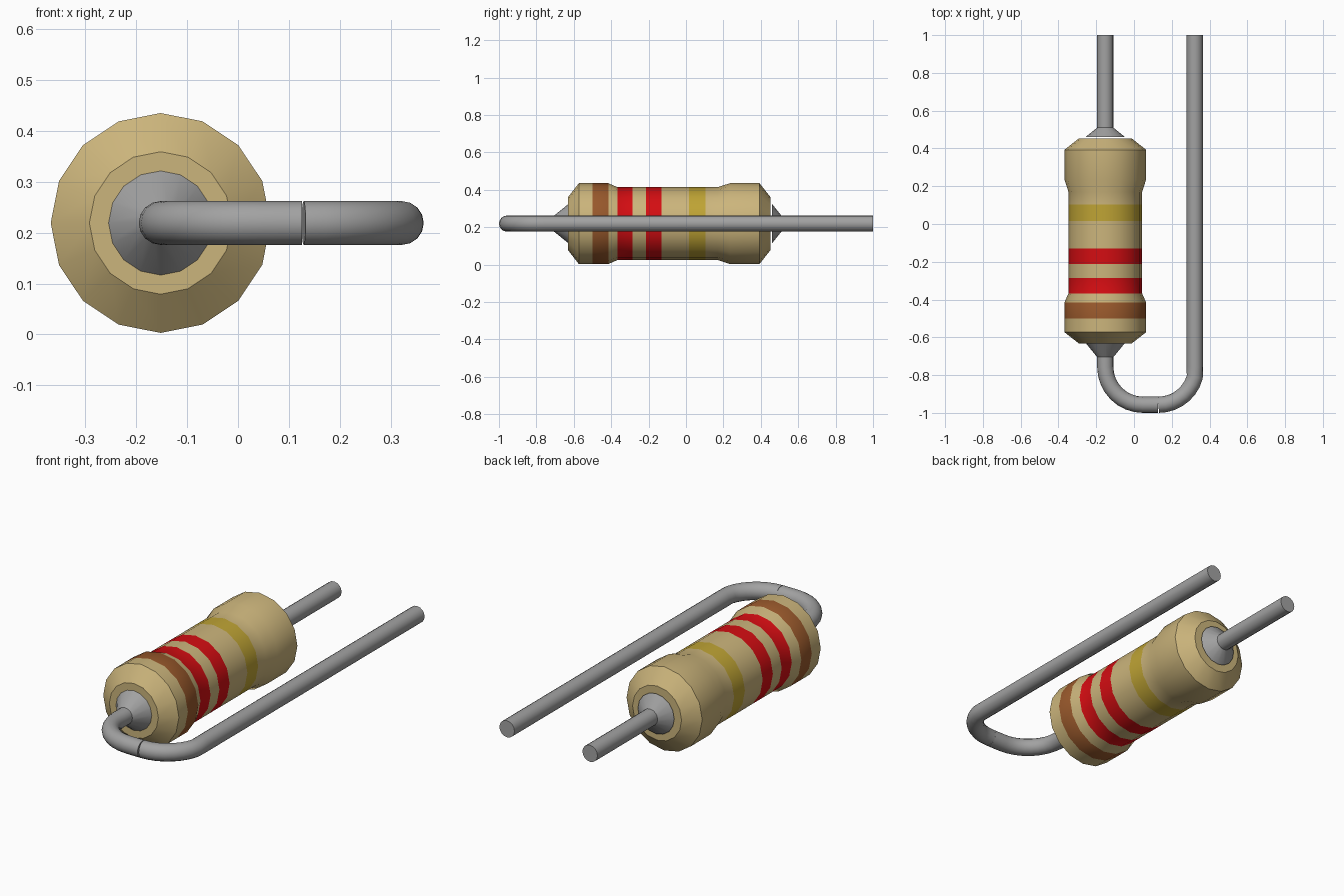
import bpy, bmesh, math
from mathutils import Vector

SIDES = 16
AXIS_X, RETURN_X, AXIS_Z = -0.152, 0.322, 0.219
WIRE, BEND = 0.043, 0.2

cube = bpy.data.objects.get("Cube")
if cube:
    bpy.data.objects.remove(cube, do_unlink=True)


def material(name, rgb):
    m = bpy.data.materials.new(name)
    m.use_nodes = True
    m.diffuse_color = (*rgb, 1)
    m.node_tree.nodes["Principled BSDF"].inputs["Base Color"].default_value = (*rgb, 1)
    return m


tan = material("tan coating", (0.60, 0.46, 0.20))
brown = material("brown band", (0.32, 0.10, 0.025))
red = material("red band", (0.66, 0.004, 0.006))
gold = material("gold band", (0.52, 0.37, 0.035))
metal = material("grey metal", (0.36, 0.36, 0.36))


def sweep(name, path, mats, rule=None):
    """Sweep rings of given radius along a flat path of (x, y, radius)."""
    bm = bmesh.new()
    pts = [Vector((x, y, AXIS_Z)) for x, y, r in path]
    rings = []
    for i, p in enumerate(pts):
        t = Vector()
        if i > 0:
            t += (p - pts[i - 1]).normalized()
        if i < len(pts) - 1:
            t += (pts[i + 1] - p).normalized()
        t.normalize()
        side = Vector((t.y, -t.x, 0))
        ring = []
        for k in range(SIDES):
            a = math.tau * k / SIDES
            offset = side * math.cos(a) + Vector((0, 0, math.sin(a)))
            ring.append(bm.verts.new(p + offset * path[i][2]))
        rings.append(ring)
    for a, b in zip(rings, rings[1:]):
        for k in range(SIDES):
            n = (k + 1) % SIDES
            bm.faces.new((a[k], a[n], b[n], b[k]))
    bm.faces.new(rings[0])
    bm.faces.new(rings[-1])
    bmesh.ops.recalc_face_normals(bm, faces=bm.faces)
    if rule:
        for f in bm.faces:
            f.material_index = rule(f.calc_center_median().y)
    mesh = bpy.data.meshes.new(name)
    bm.to_mesh(mesh)
    bm.free()
    for m in mats:
        mesh.materials.append(m)
    ob = bpy.data.objects.new(name, mesh)
    bpy.context.collection.objects.link(ob)
    bpy.ops.object.select_all(action='DESELECT')
    ob.select_set(True)
    bpy.context.view_layer.objects.active = ob
    bpy.ops.object.shade_smooth_by_angle(angle=math.radians(35))
    return ob


def arc(cx, cy, start, end, steps=8):
    angles = [math.radians(start + (end - start) * i / steps) for i in range(steps + 1)]
    return [(cx + BEND * math.cos(a), cy + BEND * math.sin(a), WIRE) for a in angles]


# Ceramic body: bulged ends, narrow waist, colour bands as (start, end, material slot)
bands = [(-0.5, -0.415, 1), (-0.367, -0.285, 2), (-0.213, -0.13, 2), (0.015, 0.103, 3)]
profile = [(-0.632, 0.14), (-0.573, 0.216), (-0.5, 0.216), (-0.415, 0.216), (-0.367, 0.195),
           (-0.285, 0.195), (-0.213, 0.195), (-0.13, 0.195), (0.015, 0.195), (0.103, 0.195),
           (0.17, 0.195), (0.235, 0.216), (0.393, 0.216), (0.453, 0.14)]


def band_slot(y):
    return next((slot for lo, hi, slot in bands if lo < y < hi), 0)


sweep("resistor_body", [(AXIS_X, y, r) for y, r in profile], [tan, brown, red, gold], band_slot)

# Rear lead with its solder cone
sweep("rear_lead", [(AXIS_X, 0.461, 0.104), (AXIS_X, 0.51, WIRE), (AXIS_X, 1, WIRE)], [metal])

# Front lead: cone, then the first quarter bend
bend_y = -0.957 + BEND
seam_x = RETURN_X - BEND
sweep("front_lead", [(AXIS_X, -0.63, 0.104), (AXIS_X, -0.705, WIRE)]
      + arc(AXIS_X + BEND, bend_y, 180, 270) + [(seam_x + 0.004, -0.957, WIRE)], [metal])

# Return lead: second quarter bend and the long straight run
sweep("return_lead", arc(seam_x + 0.007, bend_y, 270, 355, 8)[:-1]
      + [(RETURN_X, bend_y, WIRE), (RETURN_X, 1, WIRE)], [metal])
